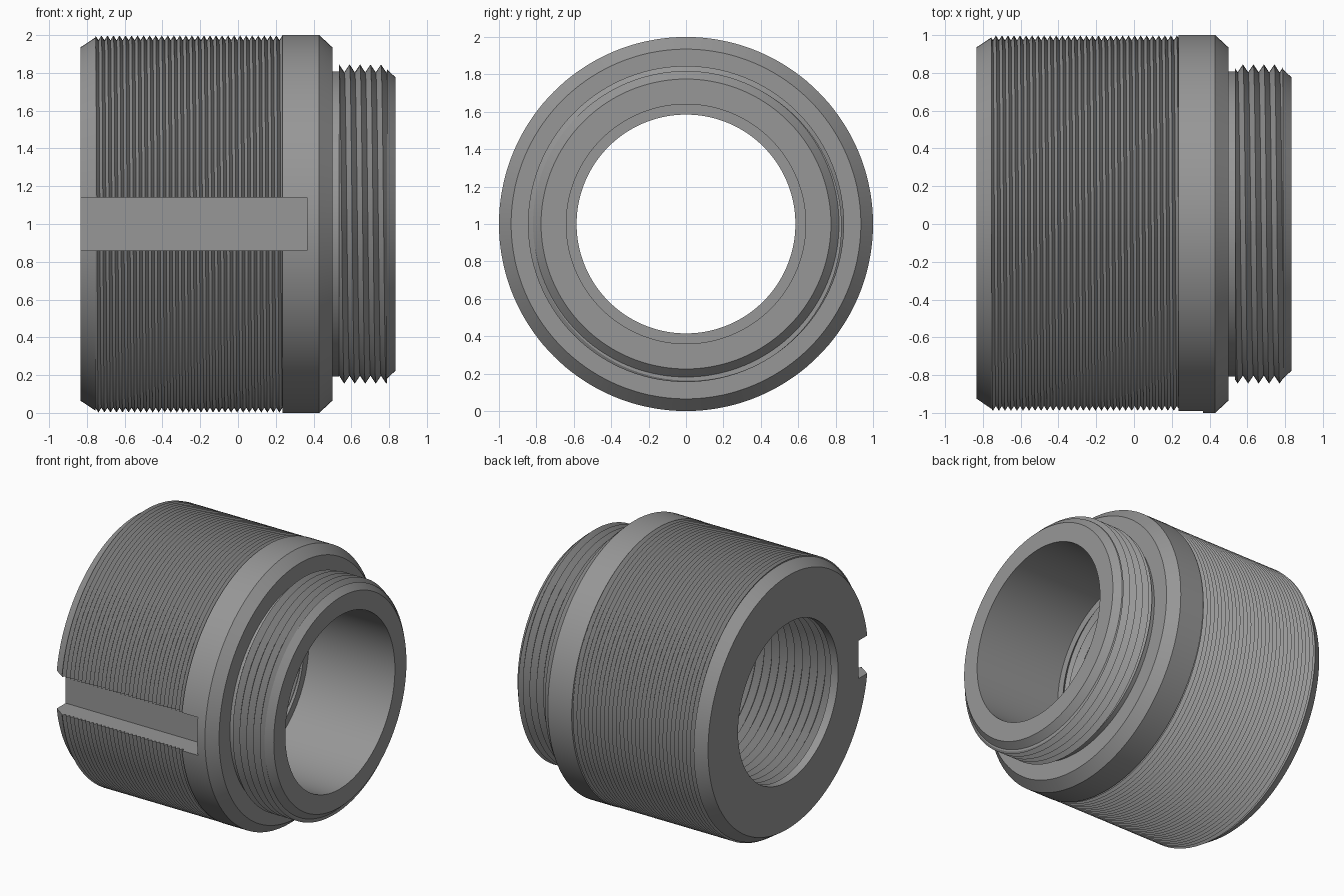
import bpy, bmesh, math

default = bpy.data.objects.get("Cube")
if default:
    bpy.data.objects.remove(default, do_unlink=True)

SEGMENTS = 144

grey = bpy.data.materials.new("machined_grey")
grey.use_nodes = True
colour = (0.31, 0.31, 0.31, 1)
grey.diffuse_color = colour
grey.node_tree.nodes["Principled BSDF"].inputs["Base Color"].default_value = colour


def thread(x0, x1, pitch, root, crest, turn):
    """Helical thread outline (x, radius) at one fraction of a turn."""
    points = []
    for k in range(-2, 2 * math.ceil((x1 - x0) / pitch) + 2):
        x = min(max(x0 + pitch * (k / 2 + turn), x0), x1)
        u = ((x - x0) / pitch - turn) % 1
        points.append((x, root + (crest - root) * (1 - abs(2 * u - 1))))
    return points


def outline(turn):
    """Closed section of the sleeve at one fraction of a turn."""
    # Left face, chamfer and fine outer thread
    section = [(-0.835, 0.585), (-0.835, 0.935), (-0.755, 0.988)]
    section += thread(-0.755, 0.235, 0.99 / 31, 0.973, 0.998, turn)
    # Plain collar, chamfer and shoulder
    section += [(0.235, 1.0), (0.43, 1.0), (0.5, 0.935), (0.5, 0.808), (0.535, 0.808)]
    # Neck thread and chamfered end
    section += thread(0.535, 0.79, 0.0555, 0.803, 0.845, turn)
    section += [(0.79, 0.818), (0.835, 0.775), (0.835, 0.64)]
    # Counterbore, then threaded bore
    section += [(0.13, 0.64), (0.13, 0.585)]
    section += reversed(thread(-0.775, 0.1, 0.0625, 0.586, 0.632, turn))
    section += [(-0.775, 0.585)]
    return section


# Sleeve: sweep the section around the x axis, advancing the threads
bm = bmesh.new()
columns = []
for i in range(SEGMENTS + 1):
    turn = i / SEGMENTS
    angle = 2 * math.pi * (i % SEGMENTS) / SEGMENTS - math.pi / 2
    columns.append([bm.verts.new((x, r * math.cos(angle), 1 + r * math.sin(angle)))
                    for x, r in outline(turn)])
for a, b in zip(columns, columns[1:]):
    for j in range(len(a)):
        k = (j + 1) % len(a)
        bm.faces.new((a[j], a[k], b[k], b[j]))
bmesh.ops.remove_doubles(bm, verts=bm.verts, dist=0.00002)
bmesh.ops.recalc_face_normals(bm, faces=bm.faces)
mesh = bpy.data.meshes.new("threaded_sleeve")
bm.to_mesh(mesh)
bm.free()
mesh.materials.append(grey)
sleeve = bpy.data.objects.new("threaded_sleeve", mesh)
bpy.context.collection.objects.link(sleeve)

# Keyway slot along the front
bpy.ops.mesh.primitive_cube_add(size=1, location=(-0.3175, -1.02, 1))
cutter = bpy.context.object
cutter.name = "keyway_cutter"
cutter.scale = (1.365, 0.4, 0.28)
cutter.hide_render = True
cutter.data.materials.append(grey)

bpy.ops.object.select_all(action='DESELECT')
sleeve.select_set(True)
bpy.context.view_layer.objects.active = sleeve
cut = sleeve.modifiers.new("keyway", 'BOOLEAN')
cut.operation = 'DIFFERENCE'
cut.solver = 'EXACT'
cut.object = cutter
bpy.ops.object.modifier_apply(modifier=cut.name)
bpy.data.objects.remove(cutter, do_unlink=True)

bpy.ops.object.shade_smooth_by_angle(angle=math.radians(25))
